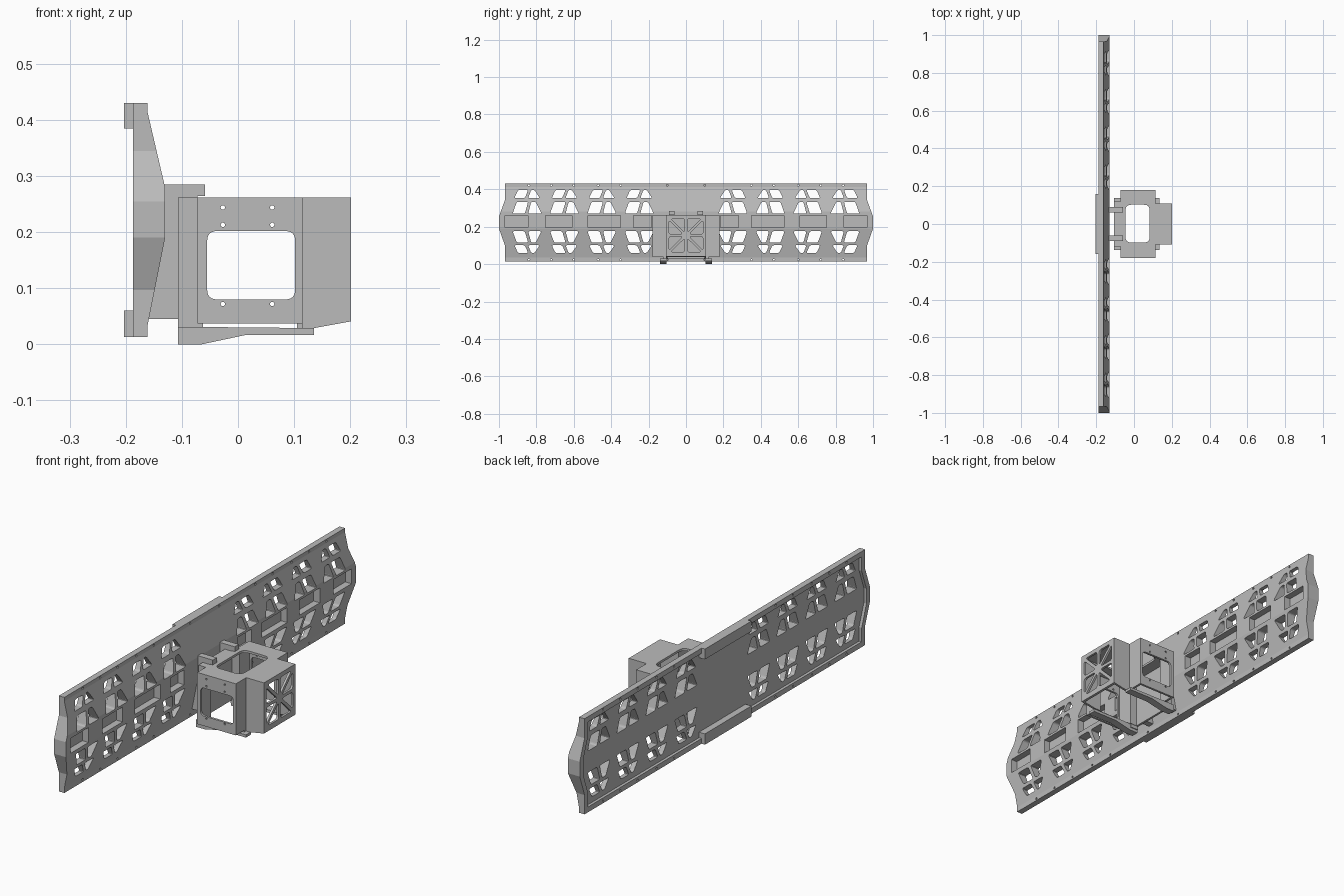
import bpy, bmesh, math
from mathutils import Vector

if "Cube" in bpy.data.objects:
    bpy.data.objects.remove(bpy.data.objects["Cube"])

grey = bpy.data.materials.new("plain grey")
grey.diffuse_color = (0.5, 0.5, 0.5, 1)
grey.use_nodes = True
grey.node_tree.nodes["Principled BSDF"].inputs["Base Color"].default_value = grey.diffuse_color


def rounded(poly, r, n=4):
    """Round every corner of a 2D outline."""
    out = []
    for i, p in enumerate(poly):
        p = Vector(p)
        a, b = Vector(poly[i - 1]), Vector(poly[(i + 1) % len(poly)])
        da, db = a - p, b - p
        s = p + da * min(r / da.length, 0.45)
        e = p + db * min(r / db.length, 0.45)
        for k in range(n + 1):
            t = k / n
            out.append(tuple(s * (1 - t) ** 2 + p * 2 * t * (1 - t) + e * t * t))
    return out


def rect(a0, a1, b0, b1):
    return [(a0, b0), (a1, b0), (a1, b1), (a0, b1)]


def circle(a, b, r, n=10):
    return [(a + r * math.cos(2 * math.pi * i / n), b + r * math.sin(2 * math.pi * i / n)) for i in range(n)]


def prism(name, polys, axis, lo, hi):
    """Extrude one or more separate outlines along an axis."""
    def place(p, h):
        return {"x": (h, p[0], p[1]), "y": (p[0], h, p[1]), "z": (p[0], p[1], h)}[axis]
    bm = bmesh.new()
    for poly in polys:
        low = [bm.verts.new(place(p, lo)) for p in poly]
        top = [bm.verts.new(place(p, hi)) for p in poly]
        bm.faces.new(low)
        bm.faces.new(top)
        for i in range(len(poly)):
            j = (i + 1) % len(poly)
            bm.faces.new((low[i], low[j], top[j], top[i]))
    bmesh.ops.recalc_face_normals(bm, faces=bm.faces)
    me = bpy.data.meshes.new(name)
    bm.to_mesh(me)
    bm.free()
    me.materials.append(grey)
    ob = bpy.data.objects.new(name, me)
    bpy.context.collection.objects.link(ob)
    return ob


def boolean(ob, polys, axis, lo, hi, op="DIFFERENCE"):
    cutter = prism("cutter", polys, axis, lo, hi)
    cutter.hide_render = True
    mod = ob.modifiers.new("cut", "BOOLEAN")
    mod.operation, mod.object, mod.solver = op, cutter, "EXACT"
    bpy.context.view_layer.objects.active = ob
    bpy.ops.object.modifier_apply(modifier=mod.name)
    bpy.data.objects.remove(cutter)


def panel_outline(y_side, y_mid, z0, z1):
    half = [(y_side, z0), (y_side, .097), (y_mid, .19), (y_mid, .255), (y_side, .345), (y_side, z1)]
    return half + [(-y, z) for y, z in reversed(half)]


# Long panel: tapered section, bulging ends, recessed back
panel = prism("long_panel", [[(-.1875, .013), (-.161, .013), (-.161, .035), (-.13, .19), (-.13, .28),
                              (-.161, .413), (-.161, .43), (-.1875, .43)]], "y", -1.1, 1.1)
boolean(panel, [panel_outline(.967, 1, -.1, .6)], "x", -.3, 0, "INTERSECT")
boolean(panel, [panel_outline(.943, .976, .036, .407)], "x", -.3, -.175)

# Lightening holes: four rows of split trapezoids, wider toward the middle
holes = []
rows = [(.396, .353, .060, .068), (.332, .270, .067, .077),
        (.060, .101, .060, .068), (.116, .176, .067, .077)]
for s in (-1, 1):
    for c in (.25, .45, .65, .85):
        for z_out, z_in, w_out, w_in in rows:
            left = [(-w_in, z_in), (-w_out + .02, z_out), (-.022, z_out), (-.006, z_in)]
            right = [(.012, z_in), (-.006, z_out), (w_out - .012, z_out), (w_in, z_in)]
            for part in (left, right):
                holes.append(rounded([(s * (c + a), z) for a, z in part], .008, 3))
boolean(panel, holes, "x", -.3, 0)

# Rectangular pockets along the middle and small holes along the rims
pockets = [rect(*sorted((s * a, s * b)), .195, .26) for s in (-1, 1)
           for a, b in ((.185, .28), (.35, .525), (.61, .75), (.845, .968))]
boolean(panel, pockets, "x", -.16, 0)
rim_y = (.10, .35, .47, .60, .72, .84)
boolean(panel, [circle(s * y, z, .005, 8) for s in (-1, 1) for y in rim_y for z in (.421, .023)], "x", -.3, 0)

# Thickened rim pads at the back centre
for name, z0, z1 in (("upper_back_pad", .385, .43), ("lower_back_pad", .013, .06)):
    prism(name, [rect(-.16, .16, z0, z1)], "x", -.2035, -.174)


def cross(x0, x1, x2, x3, y1, y2):
    """Plus-shaped plan outline."""
    return [(x0, -y1), (x1, -y1), (x1, -y2), (x2, -y2), (x2, -y1), (x3, -y1),
            (x3, y1), (x2, y1), (x2, y2), (x1, y2), (x1, y1), (x0, y1)]


# Hollow plus-shaped housing, open below
housing = prism("housing", [cross(-.107, -.072, .115, .201, .108, .179)], "z", .029, .262)
boolean(housing, [cross(-.097, -.062, .105, .191, .098, .169)], "z", -.1, .252)
boolean(housing, [[(.13, 0), (.3, 0), (.3, .059), (.13, .028)]], "y", -.3, .3)
boolean(housing, [rect(-.075, .118, 0, .037)], "y", -.3, -.12)
boolean(housing, [rect(-.075, .118, 0, .037)], "y", .12, .3)
boolean(housing, [rounded(rect(-.045, .083, -.098, .102), .03, 6)], "z", .2, .4)

# Side windows and bolt holes
openings = [rounded(rect(-.055, .102, .08, .202), .018, 6)]
openings += [circle(x, z, .004) for x in (-.027, .061) for z in (.244, .213, .072)]
boolean(housing, openings, "y", -.4, .4)

# Star lattice on the outer end face
lattice = []
zc = .154
for sy in (-1, 1):
    for sz in (-1, 1):
        o, side, up, far = Vector((0, 0)), Vector((.098, 0)), Vector((0, .096)), Vector((.098, .096))
        for a, b, c in ((o, side, far), (o, up, far)):
            la, lb, lc = (b - c).length, (a - c).length, (a - b).length
            mid = (a * la + b * lb + c * lc) / (la + lb + lc)
            tri = [mid + (p - mid) * .76 for p in (a, b, c)]
            lattice.append(rounded([(sy * p.x, zc + sz * p.y) for p in tri], .014))
boolean(housing, lattice, "x", .15, .3)

# Paired skids, support arms and ribs
for s, side in ((-1, "front"), (1, "back")):
    y0, y1 = sorted((s * .104, s * .138))
    prism(side + "_skid", [[(-.107, 0), (-.065, 0), (.015, .017), (.135, .017), (.135, .029),
                            (-.07, .031), (-.107, .031)]], "y", y0, y1)
    y0, y1 = sorted((s * .062, s * .09))
    prism(side + "_arm", [rect(-.145, -.059, .264, .285)], "y", y0, y1)
    prism(side + "_arm_foot", [rect(-.107, -.072, .255, .27)], "y", y0, y1)
    prism(side + "_rib", [[(-.164, .045), (-.104, .045), (-.104, .27), (-.14, .27), (-.14, .19)]], "y", y0, y1)
    # Corner posts where the housing meets the skid
    y0, y1 = sorted((s * .1, s * .12))
    prism(side + "_corner_post", [rect(-.107, -.068, .013, .262)], "y", y0, y1)
